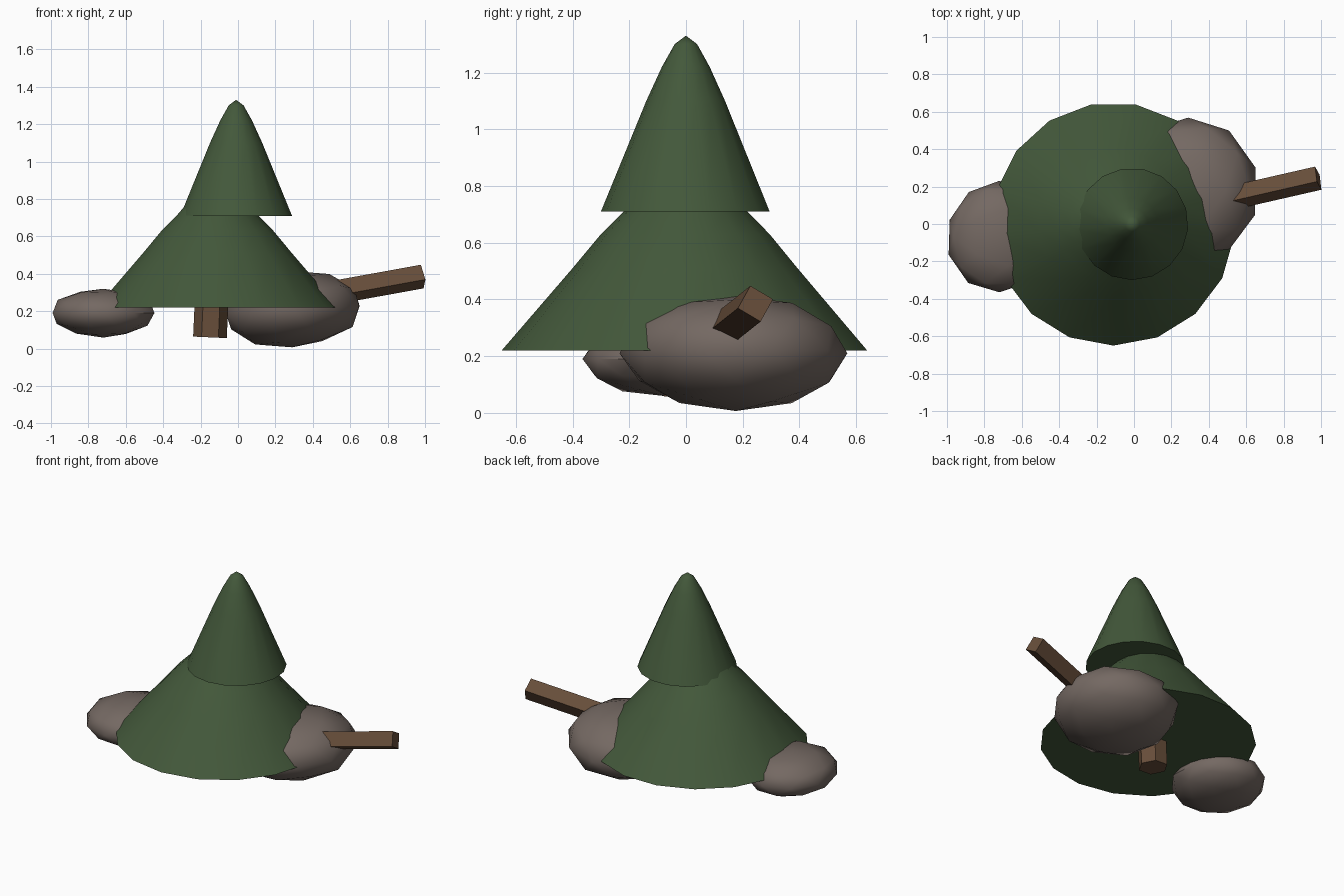
import bpy, bmesh, math, random
from mathutils import Vector, Matrix

random.seed(4)
if "Cube" in bpy.data.objects:
    bpy.data.objects.remove(bpy.data.objects["Cube"])


def material(name, rgb):
    m = bpy.data.materials.new(name)
    m.use_nodes = True
    m.diffuse_color = (*rgb, 1)
    m.node_tree.nodes["Principled BSDF"].inputs["Base Color"].default_value = (*rgb, 1)
    return m


GREEN = material("pine_green", (0.056, 0.098, 0.043))
STONE = material("stone_grey", (0.175, 0.140, 0.123))
WOOD = material("bark_brown", (0.135, 0.075, 0.042))


def finish(name, bm, mat, smooth=None):
    bmesh.ops.recalc_face_normals(bm, faces=bm.faces)
    mesh = bpy.data.meshes.new(name)
    bm.to_mesh(mesh)
    bm.free()
    mesh.materials.append(mat)
    ob = bpy.data.objects.new(name, mesh)
    bpy.context.collection.objects.link(ob)
    if smooth:
        bpy.ops.object.select_all(action="DESELECT")
        ob.select_set(True)
        bpy.context.view_layer.objects.active = ob
        bpy.ops.object.shade_smooth_by_angle(angle=math.radians(smooth))
    return ob


# Foliage tier: a lathed profile of (radius, height), closed underneath
def tier(name, x, profile, tip, sides=17):
    bm = bmesh.new()
    rings = []
    for r, z in profile:
        angles = [2 * math.pi * i / sides - math.pi / 2 for i in range(sides)]
        rings.append([bm.verts.new((x + r * math.cos(a), r * math.sin(a), z)) for a in angles])
    apex = bm.verts.new((x, 0, tip))
    bm.faces.new(rings[0])
    for i in range(sides):
        j = (i + 1) % sides
        for low, high in zip(rings, rings[1:]):
            bm.faces.new((low[i], low[j], high[j], high[i]))
        bm.faces.new((rings[-1][i], rings[-1][j], apex))
    finish(name, bm, GREEN, 50)


# Boulder: a squashed, slightly uneven sphere with a lean
def rock(name, centre, size, lean):
    bm = bmesh.new()
    bmesh.ops.create_icosphere(bm, subdivisions=2, radius=1)
    for v in bm.verts:
        p = v.co * random.uniform(0.98, 1.03)
        p = Vector(a * b for a, b in zip(p, size))
        p.z += lean * p.x
        v.co = p + Vector(centre)
    finish(name, bm, STONE, 40)


# Straight timber between two points
def timber(name, start, end, radius, sides, roll):
    start, end = Vector(start), Vector(end)
    axis = end - start
    bm = bmesh.new()
    bmesh.ops.create_cone(bm, cap_ends=True, segments=sides, radius1=radius,
                          radius2=radius, depth=axis.length)
    turn = axis.to_track_quat("Z", "Y").to_matrix().to_4x4()
    bm.transform(Matrix.Translation((start + end) / 2) @ turn
                 @ Matrix.Rotation(math.radians(roll), 4, "Z"))
    finish(name, bm, WOOD)


tier("lower_foliage", -0.11, [(0.65, 0.22), (0.40, 0.51), (0.30, 0.63), (0.22, 0.71), (0.09, 0.86)], 0.93)
tier("upper_foliage", -0.01, [(0.30, 0.71), (0.14, 1.10), (0.085, 1.22), (0.04, 1.30)], 1.33)
timber("trunk", (-0.15, 0, 0.06), (-0.13, 0, 0.5), 0.09, 6, 0)
timber("fallen_branch", (0.35, 0.10, 0.27), (0.985, 0.245, 0.385), 0.066, 4, 14)
rock("large_rock", (0.29, 0.175, 0.21), (0.37, 0.40, 0.205), 0.05)
rock("small_rock", (-0.72, -0.07, 0.19), (0.28, 0.30, 0.13), 0.0)
